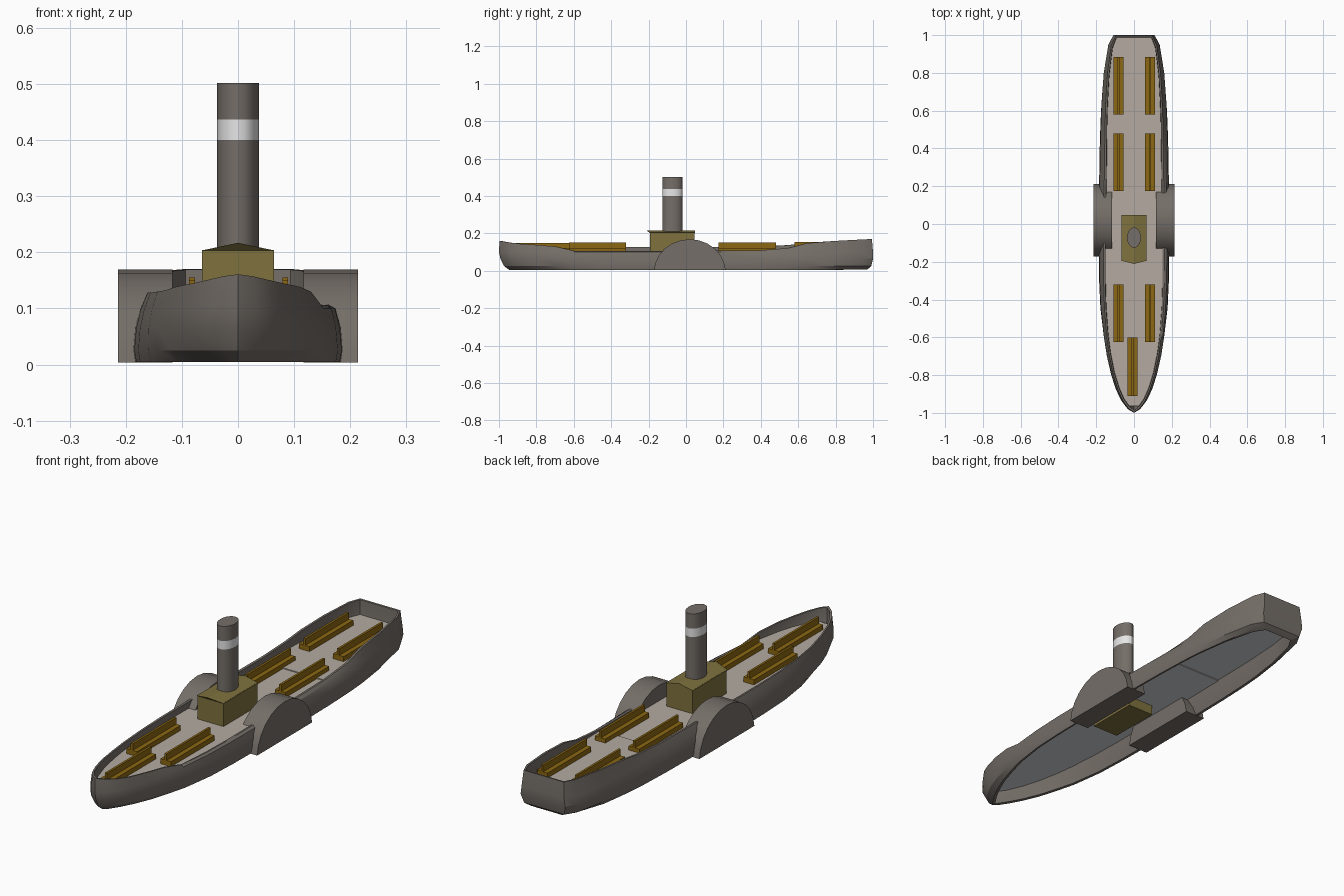
import bpy, bmesh, math

if "Cube" in bpy.data.objects:
    bpy.data.objects.remove(bpy.data.objects["Cube"])


def mat(name, col):
    m = bpy.data.materials.new(name)
    m.diffuse_color = (*col, 1)
    m.use_nodes = True
    m.node_tree.nodes["Principled BSDF"].inputs["Base Color"].default_value = m.diffuse_color
    return m


GREY = mat("hull_grey", (0.178, 0.157, 0.139))
DECK = mat("deck_tan", (0.46, 0.41, 0.355))
PALE = mat("underside_pale_grey", (0.66, 0.67, 0.69))
OLIVE = mat("cabin_olive", (0.21, 0.165, 0.048))
WOOD = mat("bench_wood", (0.26, 0.135, 0.006))
WHITE = mat("band_white", (0.80, 0.80, 0.80))


def make(name, verts, faces, material, smooth=False):
    bm = bmesh.new()
    vs = [bm.verts.new(v) for v in verts]
    for f in faces:
        bm.faces.new([vs[i] for i in f])
    bmesh.ops.recalc_face_normals(bm, faces=bm.faces)
    me = bpy.data.meshes.new(name)
    bm.to_mesh(me)
    bm.free()
    me.materials.append(material)
    ob = bpy.data.objects.new(name, me)
    bpy.context.collection.objects.link(ob)
    if smooth:
        bpy.context.view_layer.objects.active = ob
        ob.select_set(True)
        bpy.ops.object.shade_smooth_by_angle(angle=math.radians(25))
        ob.select_set(False)
    return ob


def prism(name, profile, place, a, b, material, smooth=False):
    """Extrude a 2D profile from a to b; place(u, v, t) gives the 3D point."""
    n = len(profile)
    verts = [place(u, v, t) for t in (a, b) for u, v in profile]
    faces = [list(range(n)), list(range(n, 2 * n))]
    faces += [[i, (i + 1) % n, n + (i + 1) % n, n + i] for i in range(n)]
    return make(name, verts, faces, material, smooth)


# hull stations: y, outer half width, inner half width, rail height right, rail height left, bottom width factor
STATIONS = [
    (1.0, .112, .092, .170, .170, .70),
    (.95, .140, .112, .168, .168, .78),
    (.80, .165, .130, .160, .160, .88),
    (.65, .176, .138, .148, .150, .94),
    (.55, .180, .141, .122, .138, .96),
    (.40, .184, .143, .110, .130, .97),
    (.15, .188, .146, .108, .128, .97),
    (-.15, .189, .150, .107, .128, .97),
    (-.30, .187, .150, .106, .128, .97),
    (-.45, .180, .146, .106, .128, .97),
    (-.60, .164, .135, .107, .130, .94),
    (-.70, .149, .122, .130, .132, .90),
    (-.80, .126, .102, .139, .139, .84),
    (-.88, .100, .078, .144, .144, .74),
    (-.94, .071, .052, .150, .150, .62),
    (-.98, .038, .024, .157, .157, .50),
]


def section(side, y, B, T, rail, fb):
    """Closed cross-section of one hull wall, from the keel edge up and over the rail."""
    bow, stern = y < -.6, y > .9
    low, mid = (.945, .972) if bow else (.975, .99)
    top = T + (B - T) * .3
    pts = [(B * fb, low, .012 if stern else .005), (B * (.6 + fb * .4), mid, .025),
           (B * .97, .992 if bow else 1, .065),
           (top + (B - top) * .45, 1, .100), (top, .994 if stern else .997, rail),
           (T + .002, .986, rail - .001),
           (T, .984, .097), (max(B * fb - .010, 0), low - .008, .007)]
    return [(side * x, y * f, z) for x, f, z in pts]


loop = [section(1, y, B, T, r, fb) for y, B, T, r, l, fb in STATIONS]
loop.append(section(1, -1.0, 0, 0, .161, .5))
loop += [section(-1, y, B, T, l, fb) for y, B, T, r, l, fb in reversed(STATIONS)]
n, k = len(loop), 8
hull_faces = [[i * k + j, (i + 1) % n * k + j, (i + 1) % n * k + (j + 1) % k, i * k + (j + 1) % k]
              for i in range(n) for j in range(k)]
make("hull", [p for s in loop for p in s], hull_faces, GREY, True)


# deck, with a slightly raised aft part and a pale underside
def deck(name, rows, z0, z1):
    outline = rows + [(-x, y) for x, y in reversed(rows)]
    ob = prism(name, outline, lambda u, v, t: (u, v, t), z0, z1, DECK)
    ob.data.materials.append(PALE)
    for p in ob.data.polygons:
        if p.normal.z < -.5:
            p.material_index = 1


inner = [(T + .0015, y * .984) for y, B, T, r, l, fb in STATIONS]
deck("fore_deck", [p for p in inner if p[1] < .41], .086, .100)
deck("aft_deck", [p for p in inner if p[1] > .39], .090, .104)

# paddle boxes: half-round arches on both sides
arch = [(.02 + .19 * math.cos(a), .004 + .165 * math.sin(a) ** 1.05)
        for a in [math.pi * i / 12 for i in range(1, 12)]]
arch = [(.212, .004)] + arch + [(-.172, .004)]
for side, label in ((1, "right"), (-1, "left")):
    prism("paddle_box_" + label, arch, lambda u, v, t: (t, u, v),
          side * .117, side * .214, GREY, True)

# cabin, reaching through the deck
prism("cabin", [(-.064, .042), (.064, .042), (.064, .204), (-.064, .204)],
      lambda u, v, t: (u, t, v), -.193, .045, OLIVE)

# low gabled roof, its front gable leaning forward to a point
make("cabin_roof",
     [(-.066, -.195, .203), (.066, -.195, .203), (0, -.211, .217),
      (-.066, .047, .203), (.066, .047, .203), (0, .047, .217)],
     [[0, 1, 2], [3, 4, 5], [0, 1, 4, 3], [1, 2, 5, 4], [2, 0, 3, 5]], OLIVE)

# oval funnel in three lengths, the middle one white
oval = [(.037 * math.cos(a), -.072 + .054 * math.sin(a))
        for a in [2 * math.pi * i / 20 for i in range(20)]]
for name, z0, z1, m in (("funnel_lower", .19, .40, GREY), ("funnel_band", .40, .437, WHITE),
                        ("funnel_top", .437, .502, GREY)):
    prism(name, oval, lambda u, v, t: (u, v, t), z0, z1, m, True)

# benches: a wide seat with a thin back along its middle
BENCH = [(-.026, 0), (.026, 0), (.026, .023), (.005, .023), (.005, .052),
         (-.005, .052), (-.005, .023), (-.026, .023)]


def bench(name, x, y0, y1, z):
    prism(name, BENCH, lambda u, v, t: (x + u, t, z + v), y0, y1, WOOD)


for i, (y0, y1, z) in enumerate([(.58, .885, .103), (.175, .48, .099), (-.625, -.32, .099)]):
    for x in (-.082, .084):
        bench("bench_%d_%s" % (i + 1, "right" if x > 0 else "left"), x, y0, y1, z)
bench("bow_bench", -.008, -.91, -.60, .098)
